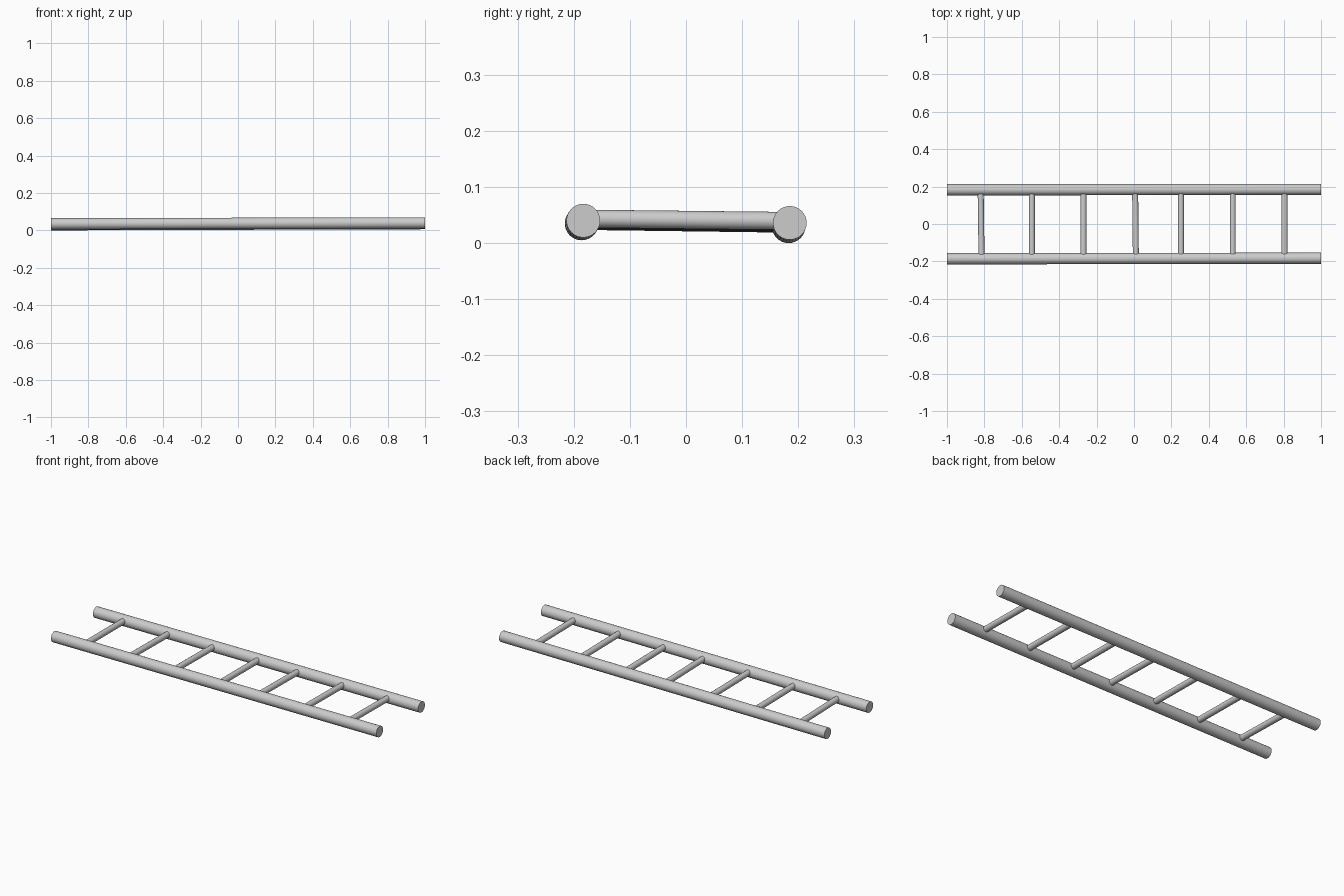
import bpy, math
from mathutils import Vector

if "Cube" in bpy.data.objects:
    bpy.data.objects.remove(bpy.data.objects["Cube"])


def rod(name, start, end, radius, sides=32):
    """Round bar between two points."""
    a, b = Vector(start), Vector(end)
    d = b - a
    bpy.ops.mesh.primitive_cylinder_add(
        vertices=sides, radius=radius, depth=d.length, location=(a + b) / 2,
        rotation=d.to_track_quat('Z', 'Y').to_euler())
    ob = bpy.context.object
    ob.name = name
    bpy.ops.object.shade_smooth_by_angle(angle=math.radians(40))
    return ob


# Two long rails, very slightly askew: (left end, right end)
rails = {
    "front_rail": (Vector((-1, -0.186, 0.035)), Vector((1, -0.183, 0.040))),
    "back_rail": (Vector((-1, 0.183, 0.030)), Vector((1, 0.185, 0.036))),
}
for name, (a, b) in rails.items():
    rod(name, a, b, 0.030)

# Rungs set slightly above the rail centres: (front x, back x)
rung_x = [(-0.815, -0.82), (-0.546, -0.546), (-0.27, -0.27), (0.01, 0.006),
          (0.251, 0.251), (0.528, 0.528), (0.805, 0.805)]
lift = Vector((0, 0, 0.004))
for i, ends in enumerate(rung_x):
    p, q = [a.lerp(b, (x + 1) / 2) + lift
            for (a, b), x in zip(rails.values(), ends)]
    rod(f"rung_{i + 1}", p, q, 0.016, 24)
